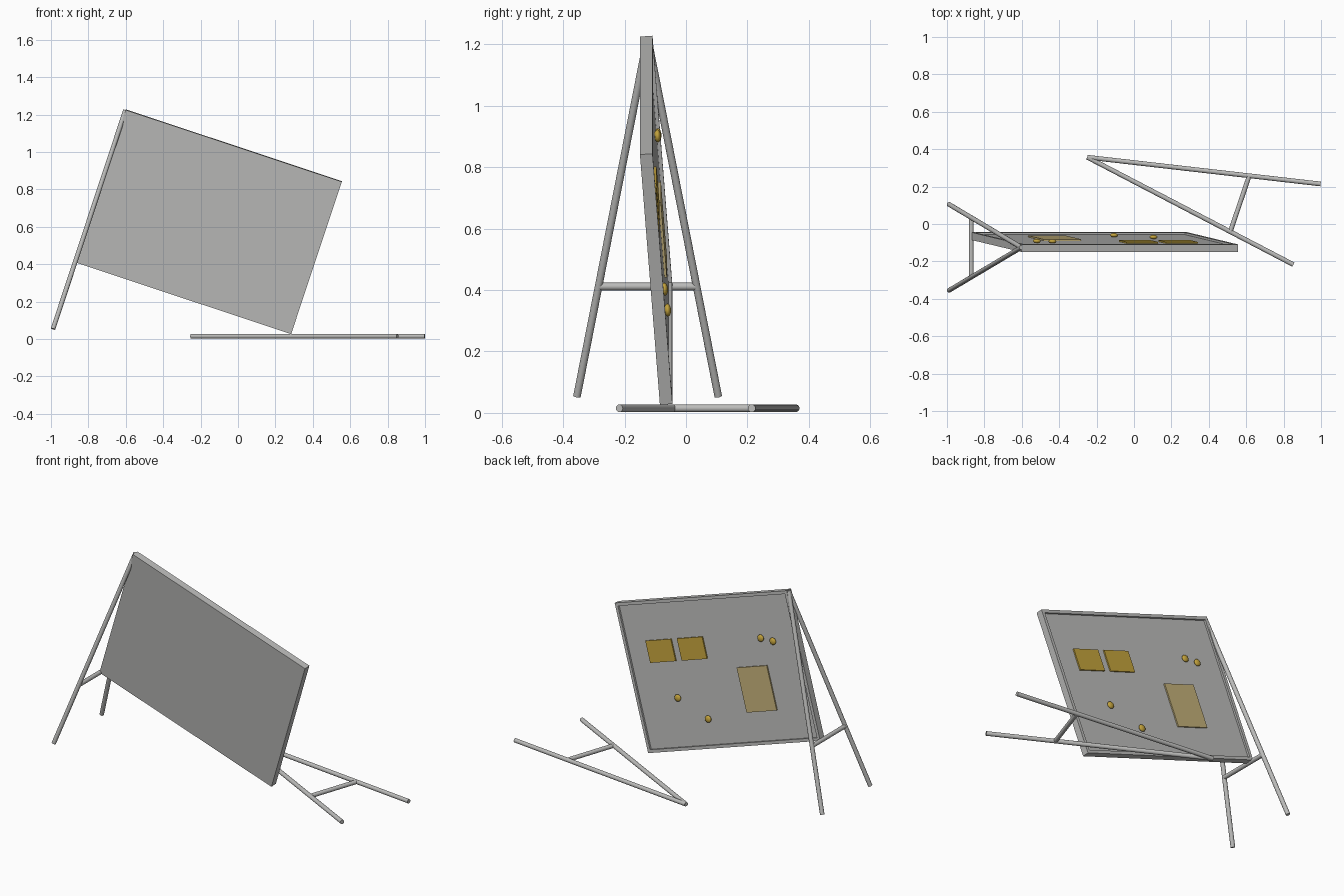
import bpy, bmesh, math
from mathutils import Vector, Matrix

if "Cube" in bpy.data.objects:
    bpy.data.objects.remove(bpy.data.objects["Cube"])


def material(name, rgb):
    m = bpy.data.materials.new(name)
    m.diffuse_color = (*rgb, 1)
    m.use_nodes = True
    m.node_tree.nodes["Principled BSDF"].inputs["Base Color"].default_value = m.diffuse_color
    return m


GREY = material("grey_metal", (0.50, 0.50, 0.49))
GOLD = material("gold", (0.54, 0.36, 0.045))
PALE = material("pale_gold", (0.54, 0.43, 0.19))

# Board frame: X along the width, Y out of the back, Z up; origin at top left of the back
U = Vector((1.155, 0, -0.385)).normalized()
V = Vector((0.27, -0.065, 0.815)).normalized()
N = V.cross(U)
FRAME = Matrix.Translation((-0.60, -0.109, 1.228)) @ Matrix((U, N, V)).transposed().to_4x4()
W, H, T = 1.218, 0.861, 0.041
DEPTH = 0.012


def finish(name, bm, mat, matrix):
    me = bpy.data.meshes.new(name)
    bmesh.ops.recalc_face_normals(bm, faces=bm.faces)
    bm.to_mesh(me)
    bm.free()
    ob = bpy.data.objects.new(name, me)
    bpy.context.collection.objects.link(ob)
    me.materials.append(mat)
    ob.matrix_world = matrix
    return ob


def smooth(ob):
    bpy.ops.object.select_all(action='DESELECT')
    ob.select_set(True)
    bpy.context.view_layer.objects.active = ob
    bpy.ops.object.shade_smooth_by_angle(angle=math.radians(40))


def box(x0, x1, y0, y1, z0, z1):
    bm = bmesh.new()
    bmesh.ops.create_cube(bm, size=1)
    bmesh.ops.scale(bm, vec=(x1 - x0, y1 - y0, z1 - z0), verts=bm.verts)
    bmesh.ops.translate(bm, vec=((x0 + x1) / 2, (y0 + y1) / 2, (z0 + z1) / 2), verts=bm.verts)
    return bm


def tube(name, a, b, r=0.0125):
    a, b = Vector(a), Vector(b)
    bm = bmesh.new()
    bmesh.ops.create_cone(bm, cap_ends=True, segments=16, radius1=r, radius2=r,
                          depth=(b - a).length)
    rot = (b - a).to_track_quat('Z', 'Y').to_matrix().to_4x4()
    smooth(finish(name, bm, GREY, Matrix.Translation((a + b) / 2) @ rot))


def a_frame(name, apex, foot1, foot2, t=0.694):
    apex, foot1, foot2 = map(Vector, (apex, foot1, foot2))
    tube(name + "_front_leg", apex, foot1)
    tube(name + "_back_leg", apex, foot2)
    tube(name + "_crossbar", apex.lerp(foot1, t), apex.lerp(foot2, t))


# Board: slab with a shallow recess in the back
bm = box(0, W, -T, 0, -H, 0)
bm.normal_update()
back = max(bm.faces, key=lambda f: f.normal.y)
bmesh.ops.inset_region(bm, faces=[back], thickness=0.026)
ret = bmesh.ops.extrude_face_region(bm, geom=[back])
bmesh.ops.translate(bm, vec=(0, -DEPTH, 0),
                    verts=[g for g in ret['geom'] if isinstance(g, bmesh.types.BMVert)])
if back.is_valid:
    bmesh.ops.delete(bm, geom=[back], context='FACES_ONLY')
finish("board", bm, GREY, FRAME)

# Paper plates on the back: fractions across and down the board
for name, a0, a1, b0, b1, mat in (("small_note_1", 0.728, 0.876, 0.264, 0.411, GOLD),
                                  ("small_note_2", 0.546, 0.693, 0.264, 0.411, GOLD),
                                  ("large_note", 0.213, 0.388, 0.483, 0.782, PALE)):
    finish(name, box(a0 * W, a1 * W, -DEPTH - 0.002, -DEPTH + 0.008, -b1 * H, -b0 * H),
           mat, FRAME)

# Round magnets
for i, (a, b) in enumerate(((0.212, 0.300), (0.146, 0.326), (0.762, 0.652), (0.615, 0.805))):
    bm = bmesh.new()
    bmesh.ops.create_uvsphere(bm, u_segments=16, v_segments=10, radius=0.021)
    bmesh.ops.scale(bm, vec=(1, 1, 0.52), verts=bm.verts)
    bmesh.ops.rotate(bm, matrix=Matrix.Rotation(math.pi / 2, 3, 'X'), verts=bm.verts)
    smooth(finish("magnet_%d" % (i + 1), bm, GOLD,
                  FRAME @ Matrix.Translation((a * W, -0.003, -b * H))))

# Standing leg frame at the left edge and fallen leg frame on the floor
a_frame("standing", (-0.602, -0.125, 1.222), (-0.989, -0.355, 0.054), (-0.989, 0.105, 0.054))
a_frame("fallen", (-0.25, 0.357, 0.015), (0.852, -0.217, 0.015), (0.998, 0.214, 0.015))
